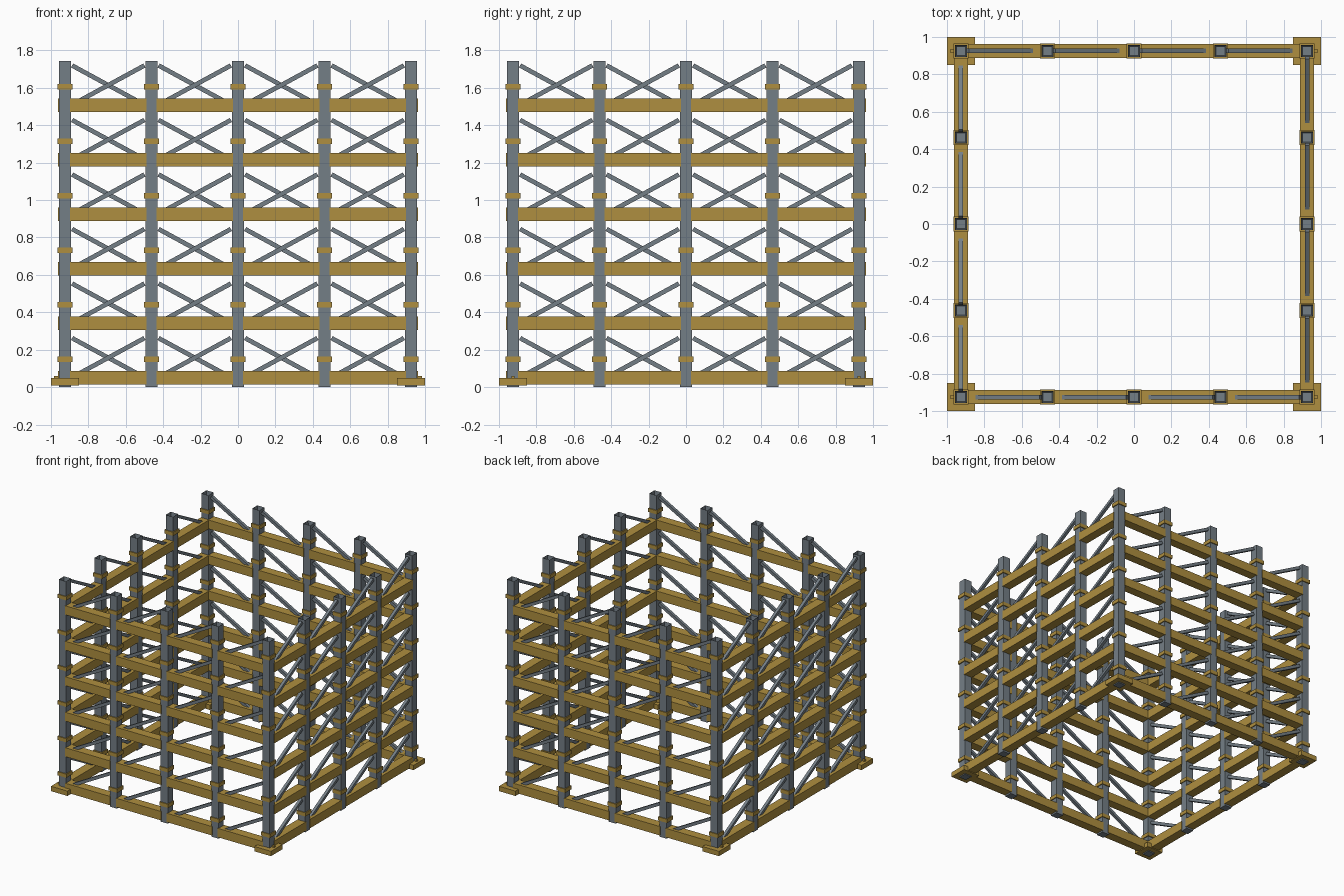
import bpy, bmesh, math
from mathutils import Matrix, Vector

if "Cube" in bpy.data.objects:
    bpy.data.objects.remove(bpy.data.objects["Cube"])


def material(name, rgb):
    m = bpy.data.materials.new(name)
    m.diffuse_color = (*rgb, 1)
    m.use_nodes = True
    m.node_tree.nodes["Principled BSDF"].inputs["Base Color"].default_value = m.diffuse_color
    return m


GOLD = material("ochre beam", (0.43, 0.275, 0.05))
STEEL = material("blue grey steel", (0.175, 0.21, 0.24))

R = 0.925                                   # post ring, centre to post line
BAY = R / 2                                 # post spacing
LEVELS = [0.05 + 0.2915 * i for i in range(6)]
TOP = 1.743


def box(bm, size, loc, rot=None):
    m = Matrix.Translation(loc) @ (rot or Matrix()) @ Matrix.Diagonal((*size, 1))
    return bmesh.ops.create_cube(bm, size=1, matrix=m)["verts"]


def finish(bm, name, mat):
    bmesh.ops.recalc_face_normals(bm, faces=bm.faces[:])
    me = bpy.data.meshes.new(name)
    bm.to_mesh(me)
    bm.free()
    me.materials.append(mat)
    ob = bpy.data.objects.new(name, me)
    bpy.context.collection.objects.link(ob)
    return ob


# each wall is the front wall turned about z; it owns the post at its left end
for side, turn in (("front", 0), ("right", 90), ("back", 180), ("left", 270)):
    spin = Matrix.Rotation(math.radians(turn), 4, 'Z')
    parts = []

    # square hollow-topped posts
    bm = bmesh.new()
    for i in range(4):
        box(bm, (0.065, 0.065, TOP), (-R + i * BAY, -R, TOP / 2))
    caps = [f for f in bm.faces if f.calc_center_median().z > TOP - 0.001]
    bmesh.ops.inset_individual(bm, faces=caps, thickness=0.012)
    bmesh.ops.translate(bm, vec=(0, 0, -0.08),
                        verts=list({v for f in caps for v in f.verts}))
    parts.append((bm, "posts", STEEL))

    # collars clamped round the posts above each beam level
    bm = bmesh.new()
    for z in LEVELS:
        for i in range(4):
            box(bm, (0.08, 0.08, 0.03), (-R + i * BAY, -R, z + 0.099))
    parts.append((bm, "collars", GOLD))

    # horizontal beams between posts
    bm = bmesh.new()
    for z in LEVELS:
        for i in range(4):
            box(bm, (0.411, 0.075, 0.073), (-R + (i + 0.5) * BAY, -R, z))
    parts.append((bm, "beams", GOLD))

    # one diagonal brace in every bay, rising the same way round the frame
    bm = bmesh.new()
    tilt = Matrix.Rotation(-math.radians(28.5), 4, 'Y')
    for z in LEVELS:
        for i in range(4):
            box(bm, (0.44, 0.024, 0.024), (-R + (i + 0.5) * BAY, -R, z + 0.107), tilt)
    parts.append((bm, "braces", STEEL))

    # corner foot plate
    bm = bmesh.new()
    box(bm, (0.15, 0.15, 0.04), (-R, -R, 0.028))
    parts.append((bm, "foot_plate", GOLD))

    for bm, name, mat in parts:
        bm.transform(spin)
        finish(bm, f"{side}_{name}", mat)

# small bolts on the outer edge of each foot plate
bm = bmesh.new()
for sx in (-1, 1):
    for sy in (-1, 1):
        box(bm, (0.022, 0.018, 0.02), (sx * 0.972, sy * R, 0.05))
finish(bm, "foot_bolts", GOLD)
